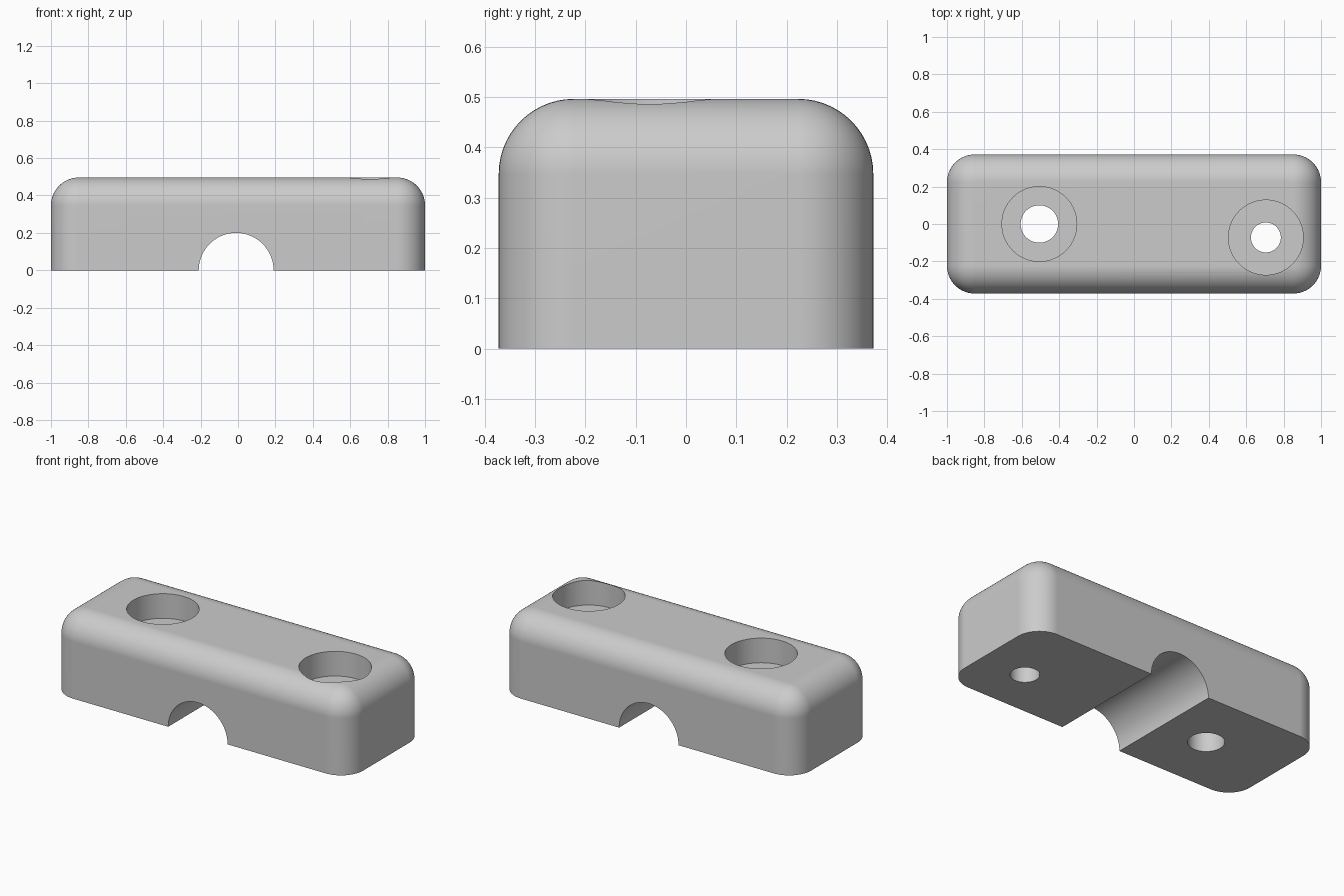
import bpy, bmesh, math
from mathutils import Matrix, Vector

if "Cube" in bpy.data.objects:
    bpy.data.objects.remove(bpy.data.objects["Cube"])

LENGTH, WIDTH, HEIGHT = 2.0, 0.744, 0.496
FILLET = 0.149
BORE_FLOOR = HEIGHT - 0.15

grey = bpy.data.materials.new("light_grey")
grey.diffuse_color = (0.6, 0.6, 0.6, 1)
grey.use_nodes = True
grey.node_tree.nodes["Principled BSDF"].inputs["Base Color"].default_value = grey.diffuse_color


def make_object(name, bm):
    mesh = bpy.data.meshes.new(name)
    bm.to_mesh(mesh)
    bm.free()
    mesh.materials.append(grey)
    obj = bpy.data.objects.new(name, mesh)
    bpy.context.collection.objects.link(obj)
    return obj


def cylinder(name, radius, start, end):
    """Cylinder cutter running from start to end."""
    start, end = Vector(start), Vector(end)
    axis = end - start
    matrix = (Matrix.Translation((start + end) / 2)
              @ axis.to_track_quat('Z', 'Y').to_matrix().to_4x4())
    bm = bmesh.new()
    bmesh.ops.create_cone(bm, cap_ends=True, segments=96, radius1=radius,
                          radius2=radius, depth=axis.length, matrix=matrix)
    return make_object(name, bm)


# Block with rounded upright and top edges, square bottom edge
bm = bmesh.new()
bmesh.ops.create_cube(bm, size=1, matrix=Matrix.Translation((0, 0, HEIGHT / 2))
                      @ Matrix.Diagonal((LENGTH, WIDTH, HEIGHT, 1)))
rounded = [e for e in bm.edges if max(v.co.z for v in e.verts) > 0.01]
bmesh.ops.bevel(bm, geom=rounded, offset=FILLET, offset_type='OFFSET',
                segments=14, profile=0.5, affect='EDGES', clamp_overlap=True)
block = make_object("clamp_block", bm)

# Half-round channel across the underside
cutters = [cylinder("channel_cutter", 0.2, (-0.01, -0.6, 0), (-0.01, 0.6, 0))]

# Counterbored screw holes: side, x, y, hole radius
for side, x, y, radius in (("left", -0.506, 0.0, 0.1), ("right", 0.705, -0.072, 0.08)):
    cutters.append(cylinder(side + "_bore_cutter", 0.2, (x, y, BORE_FLOOR), (x, y, 0.8)))
    cutters.append(cylinder(side + "_hole_cutter", radius, (x, y, -0.2), (x, y, 0.7)))

bpy.context.view_layer.objects.active = block
block.select_set(True)
for cutter in cutters:
    cutter.hide_render = True
    mod = block.modifiers.new(cutter.name, 'BOOLEAN')
    mod.operation = 'DIFFERENCE'
    mod.solver = 'EXACT'
    mod.object = cutter
    bpy.ops.object.modifier_apply(modifier=mod.name)
for cutter in cutters:
    bpy.data.objects.remove(cutter, do_unlink=True)

# Smooth fillets and bores, sharp rims, flat faces kept flat
bpy.ops.object.shade_smooth_by_angle(angle=math.radians(30))
weighted = block.modifiers.new("flat_faces", 'WEIGHTED_NORMAL')
weighted.keep_sharp = True
